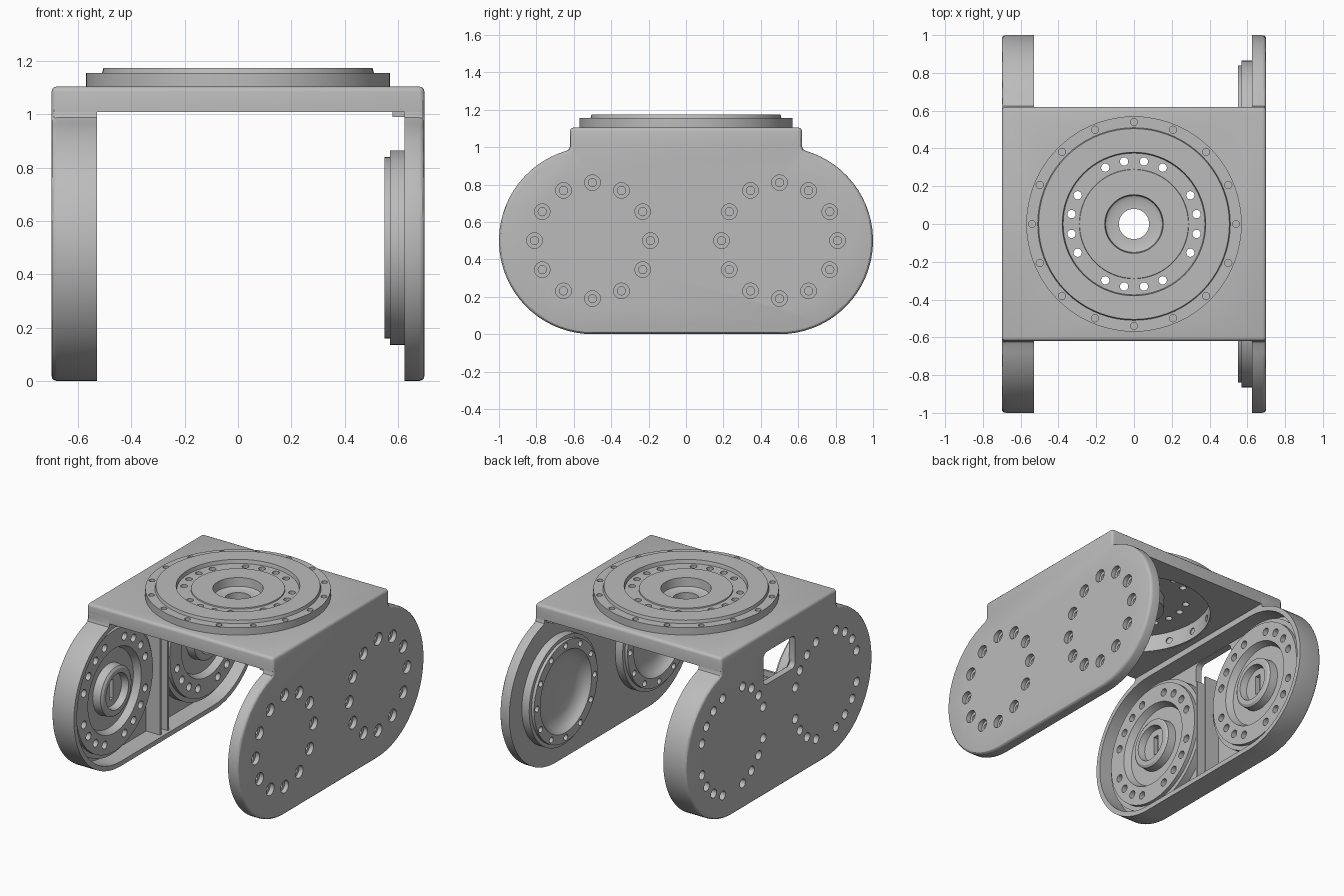
import bpy, bmesh
from math import sin, cos, pi, radians
from mathutils import Matrix, Vector

cube = bpy.data.objects.get("Cube")
if cube:
    bpy.data.objects.remove(cube, do_unlink=True)

metal = bpy.data.materials.new("machined_grey")
metal.use_nodes = True
GREY = (0.5, 0.5, 0.5, 1)
metal.diffuse_color = GREY
metal.node_tree.nodes["Principled BSDF"].inputs["Base Color"].default_value = GREY

TO_X = Matrix.Rotation(pi / 2, 4, 'Y')   # turns the z axis into the x axis
SIDES = (-0.5, 0.5)                      # joint centres along y
JOINT_Z = 0.5


def make(name, bm):
    bmesh.ops.recalc_face_normals(bm, faces=bm.faces)
    mesh = bpy.data.meshes.new(name)
    bm.to_mesh(mesh)
    bm.free()
    mesh.materials.append(metal)
    obj = bpy.data.objects.new(name, mesh)
    bpy.context.collection.objects.link(obj)
    return obj


def prism(outline, x0, x1, outer=None):
    """Extrude a (y, z) outline along x, rounding the edge of the outer cap."""
    bm = bmesh.new()
    face = bm.faces.new([bm.verts.new((x0, y, z)) for y, z in outline])
    new = bmesh.ops.extrude_face_region(bm, geom=[face])["geom"]
    bmesh.ops.translate(bm, vec=(x1 - x0, 0, 0),
                        verts=[v for v in new if isinstance(v, bmesh.types.BMVert)])
    if outer is not None:
        edges = [e for e in bm.edges if all(abs(v.co.x - outer) < 1e-4 for v in e.verts)]
        bmesh.ops.bevel(bm, geom=edges, offset=0.02, segments=3, profile=0.5, affect='EDGES')
    return bm


def lathe(profile, matrix=Matrix(), closed=False, n=72):
    """Turn an (r, height) profile round the z axis, then place it."""
    bm = bmesh.new()
    verts = [bm.verts.new((r, 0, h)) for r, h in profile]
    pairs = list(zip(verts, verts[1:] + verts[:1])) if closed else list(zip(verts, verts[1:]))
    edges = [bm.edges.new(p) for p in pairs]
    bmesh.ops.spin(bm, geom=verts + edges, cent=(0, 0, 0), axis=(0, 0, 1),
                   angle=2 * pi, steps=n, use_merge=True)
    bmesh.ops.remove_doubles(bm, verts=bm.verts, dist=1e-5)
    bmesh.ops.transform(bm, matrix=matrix, verts=bm.verts)
    return bm


def drill(bm, r, h0, h1, place, n=16):
    bmesh.ops.create_cone(bm, cap_ends=True, segments=n, radius1=r, radius2=r, depth=h1 - h0,
                          matrix=place @ Matrix.Translation((0, 0, (h0 + h1) / 2)))


def bolt_ring(bm, angles, ring, r, h0, h1, place=Matrix()):
    for a in angles:
        spot = Matrix.Translation((ring * cos(radians(a)), ring * sin(radians(a)), 0))
        drill(bm, r, h0, h1, place @ spot)


def cut(obj, bm):
    cutter = make("cutter", bm)
    cutter.hide_render = True
    mod = obj.modifiers.new("cut", 'BOOLEAN')
    mod.operation, mod.solver, mod.object = 'DIFFERENCE', 'EXACT', cutter
    bpy.context.view_layer.update()
    deps = bpy.context.evaluated_depsgraph_get()
    mesh = bpy.data.meshes.new_from_object(obj.evaluated_get(deps))
    obj.modifiers.clear()
    obj.data = mesh
    bpy.data.objects.remove(cutter, do_unlink=True)


def joint(y):
    return Matrix.Translation((0, y, JOINT_Z)) @ TO_X


def box(bm, centre, size):
    bmesh.ops.create_cube(bm, size=1, matrix=Matrix.Translation(centre) @ Matrix.Diagonal((*size, 1)))


def stadium(r, shoulder=False):
    """Half outline on +y, mirrored to -y."""
    top = 73.7 if shoulder else 90
    half = [(0.5 + r * cos(radians(a)), JOINT_Z + r * sin(radians(a)))
            for a in [-90 + (top + 90) * i / 32 for i in range(33)]]
    if shoulder:
        half += [(0.626, 0.988), (0.62, 1.005), (0.62, 1.06)]
    return half + [(-y, z) for y, z in reversed(half)]


EVEN_12 = [30 * i for i in range(12)]
EVEN_16 = [22.5 * i for i in range(16)]
AXIS_GROUPS = [90 * q + d for q in range(4) for d in (-27, -9, 9, 27)]
DIAGONAL_GROUPS = [a + 45 for a in AXIS_GROUPS]

# Top plate with a round opening for the turntable
bm = bmesh.new()
box(bm, (0, 0, 1.0575), (1.4, 1.24, 0.095))
edges = [e for e in bm.edges if any(v.co.z > 1.08 for v in e.verts)]
bmesh.ops.bevel(bm, geom=edges, offset=0.02, segments=3, profile=0.5, affect='EDGES')
top_plate = make("top_plate", bm)
bm = bmesh.new()
drill(bm, 0.49, 0.9, 1.3, Matrix(), 72)
cut(top_plate, bm)

# Turntable: flanged cup, hollow from below, with an open hub
turntable = make("turntable", lathe([
    (0.57, 1.10), (0.57, 1.155), (0.51, 1.155), (0.505, 1.175), (0.38, 1.175), (0.375, 1.15),
    (0.29, 1.15), (0.288, 1.157), (0.155, 1.157), (0.15, 1.10), (0.13, 1.09), (0.08, 1.09),
    (0.08, 1.04), (0.19, 1.04), (0.19, 1.125), (0.48, 1.125), (0.48, 1.012), (0.495, 1.012),
    (0.495, 1.10)], closed=True))
bm = bmesh.new()
bolt_ring(bm, AXIS_GROUPS, 0.335, 0.022, 1.08, 1.2)
bolt_ring(bm, EVEN_16, 0.54, 0.019, 1.13, 1.2)
for a in EVEN_16:
    drill(bm, 0.022, 0.45, 0.488,
          Matrix.Translation((0, 0, 1.065)) @ Matrix.Rotation(radians(a), 4, 'Z') @ TO_X, 12)
cut(turntable, bm)

# Left arm: solid plate with counterbored holes
left_arm = make("left_arm", prism(stadium(0.5, True), 0.625, 0.70, 0.70))
bm = bmesh.new()
for y in SIDES:
    bolt_ring(bm, EVEN_12, 0.31, 0.042, 0.67, 0.75, joint(y))
cut(left_arm, bm)
bm = bmesh.new()
for y in SIDES:
    bolt_ring(bm, EVEN_12, 0.31, 0.022, 0.6, 0.69, joint(y))
cut(left_arm, bm)

# Rail under the plate beside the left arm
bm = bmesh.new()
box(bm, (0.605, 0, 1.005), (0.05, 1.2, 0.03))
make("left_rail", bm)

# Bearing rings with dished bores on the left arm
for y, label in zip(SIDES, ("front", "rear")):
    ring = make(label + "_bearing_ring", lathe([
        (0, 0.64), (0.365, 0.64), (0.365, 0.57), (0.34, 0.57), (0.34, 0.55), (0.275, 0.55),
        (0.26, 0.57), (0.235, 0.595), (0.18, 0.612), (0, 0.62)], joint(y)))
    bm = bmesh.new()
    bolt_ring(bm, EVEN_12, 0.31, 0.02, 0.5, 0.622, joint(y))
    cut(ring, bm)

# Right arm: deep tray with a window between the joints
right_arm = make("right_arm", prism(stadium(0.5, True), -0.70, -0.53, -0.70))
cut(right_arm, prism(stadium(0.468), -0.655, -0.4))
bm = bmesh.new()
box(bm, (-0.68, 0, 0.855), (0.2, 0.34, 0.22))
edges = [e for e in bm.edges if abs(e.verts[0].co.x - e.verts[1].co.x) > 0.1]
bmesh.ops.bevel(bm, geom=edges, offset=0.035, segments=4, profile=0.5, affect='EDGES')
cut(right_arm, bm)
bm = bmesh.new()
for y in SIDES:
    bolt_ring(bm, DIAGONAL_GROUPS, 0.345, 0.03, -0.8, -0.6, joint(y))
cut(right_arm, bm)

# Pair of stiffening ribs below the window
bm = bmesh.new()
for y in (-0.04, 0.04):
    box(bm, (-0.605, y, 0.385), (0.11, 0.015, 0.71))
make("tray_ribs", bm)

# Drive units inside the right arm
for y, label in zip(SIDES, ("front", "rear")):
    drive = make(label + "_drive", lathe([
        (0, -0.66), (0.44, -0.66), (0.44, -0.60), (0.41, -0.60), (0.41, -0.575), (0.285, -0.575),
        (0.265, -0.62), (0.17, -0.62), (0.165, -0.565), (0.15, -0.555), (0.12, -0.555),
        (0.11, -0.60), (0, -0.60)], joint(y)))
    bm = bmesh.new()
    bolt_ring(bm, DIAGONAL_GROUPS, 0.345, 0.026, -0.8, -0.5, joint(y))
    cut(drive, bm)
    bm = bmesh.new()
    box(bm, (-0.6, y, JOINT_Z), (0.06, 0.04, 0.13))
    cut(drive, bm)

# Smooth curved faces, keep machined edges crisp
for obj in bpy.context.scene.objects:
    obj.select_set(obj.type == 'MESH')
    if obj.type == 'MESH':
        bpy.context.view_layer.objects.active = obj
bpy.ops.object.shade_smooth_by_angle(angle=radians(30))
